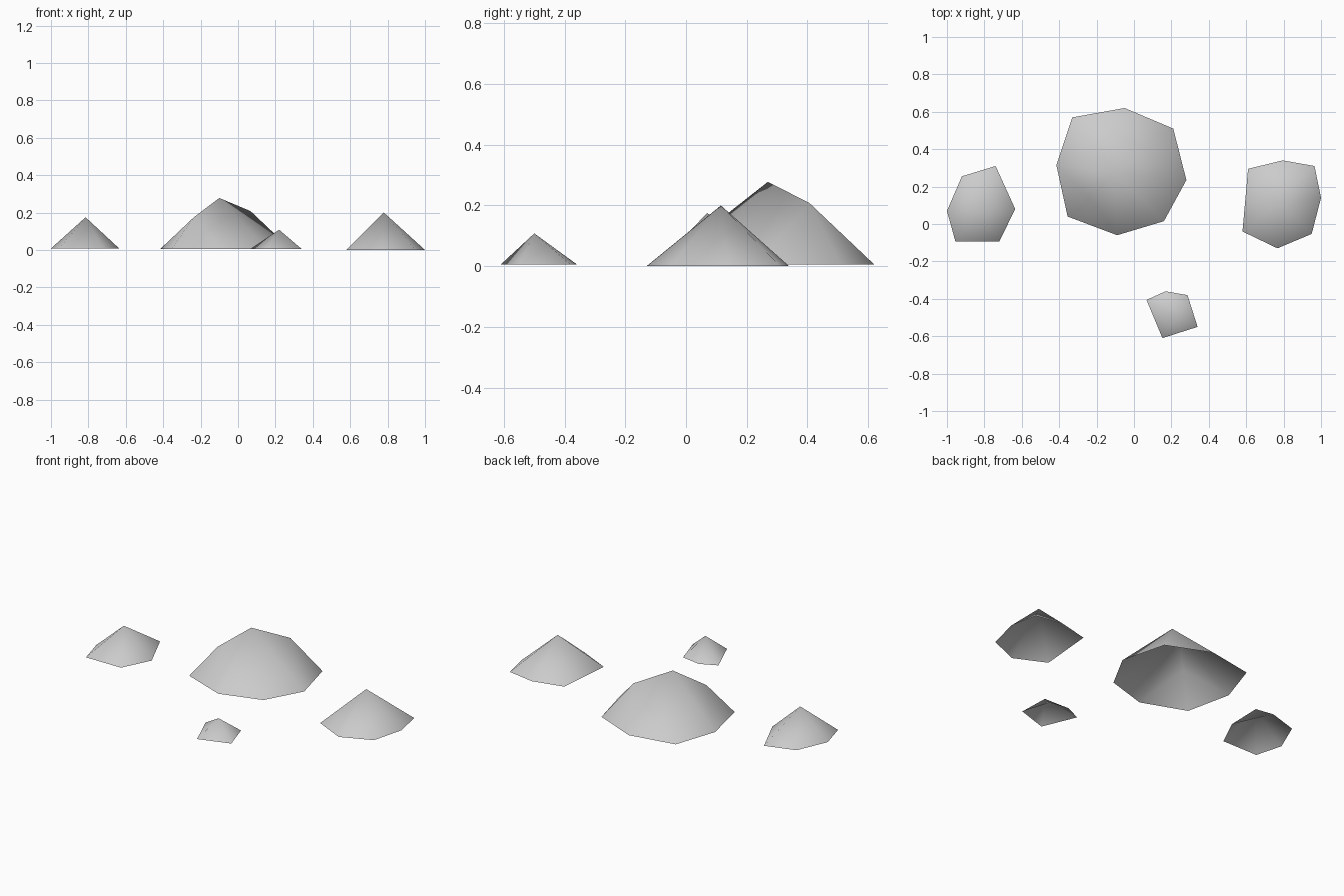
import bpy
import bmesh

cube = bpy.data.objects.get("Cube")
if cube:
    bpy.data.objects.remove(cube, do_unlink=True)

# Plain stone colour
stone = bpy.data.materials.new("stone_grey")
stone.use_nodes = True
grey = (0.6, 0.6, 0.6, 1)
stone.diffuse_color = grey
stone.node_tree.nodes["Principled BSDF"].inputs["Base Color"].default_value = grey


def make_rock(name, base, rim, tops):
    """Faceted mound: hull over a ground outline and its peaks, open below."""
    bm = bmesh.new()
    ground = [bm.verts.new((x, y, base)) for x, y in rim]
    for top in tops:
        bm.verts.new(top)
    bmesh.ops.convex_hull(bm, input=bm.verts[:])
    under = [f for f in bm.faces if all(v in ground for v in f.verts)]
    bmesh.ops.delete(bm, geom=under, context='FACES')
    bmesh.ops.recalc_face_normals(bm, faces=bm.faces[:])
    # Outer skin must face upwards
    if sum(f.normal.z for f in bm.faces) < 0:
        bmesh.ops.reverse_faces(bm, faces=bm.faces[:])
    for face in bm.faces:
        face.smooth = True
    mesh = bpy.data.meshes.new(name)
    bm.to_mesh(mesh)
    bm.free()
    mesh.materials.append(stone)
    rock = bpy.data.objects.new(name, mesh)
    bpy.context.collection.objects.link(rock)
    return rock


# Large rock with a ridge of three peaks
make_rock("large_rock", 0.006,
          [(-0.33, 0.57), (-0.05, 0.62), (0.21, 0.51), (0.28, 0.235),
           (0.16, 0.015), (-0.09, -0.06), (-0.355, 0.04), (-0.415, 0.315)],
          [(-0.1, 0.27, 0.278), (0.067, 0.407, 0.208), (-0.235, 0.14, 0.176)])

# Rock on the -x side
make_rock("right_rock", 0.008,
          [(-0.74, 0.31), (-0.92, 0.255), (-1, 0.07),
           (-0.955, -0.093), (-0.72, -0.093), (-0.635, 0.08)],
          [(-0.815, 0.07, 0.175)])

# Rock on the +x side
make_rock("left_rock", 0,
          [(0.795, 0.34), (0.965, 0.31), (1, 0.14), (0.95, -0.053),
           (0.767, -0.13), (0.58, -0.04), (0.61, 0.295)],
          [(0.78, 0.115, 0.2)])

# Small rock in front
make_rock("small_front_rock", 0.006,
          [(0.067, -0.406), (0.168, -0.36), (0.286, -0.38),
           (0.34, -0.55), (0.152, -0.61)],
          [(0.22, -0.5, 0.108)])
